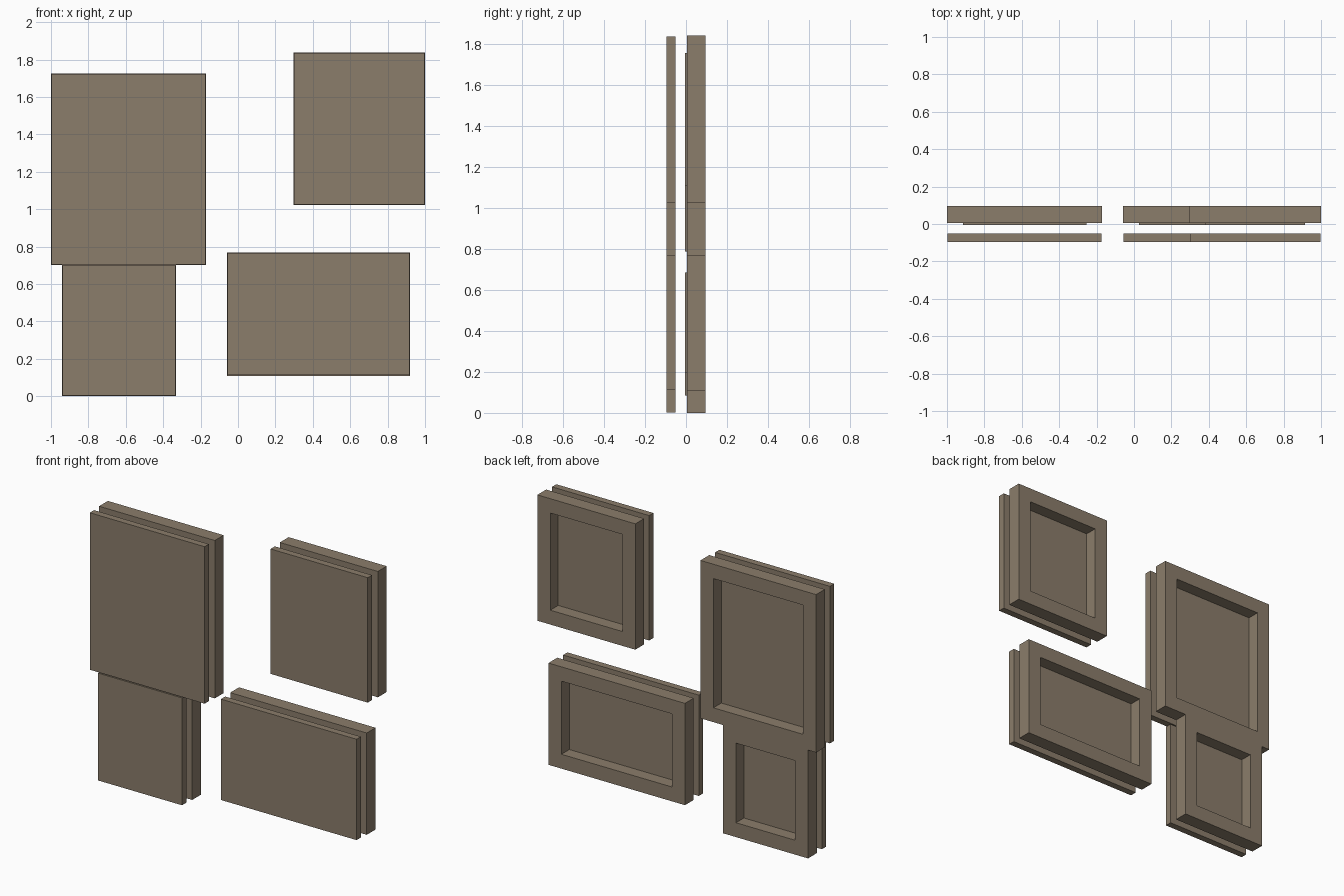
import bpy, bmesh

if "Cube" in bpy.data.objects:
    bpy.data.objects.remove(bpy.data.objects["Cube"])

# One flat colour for everything
taupe = bpy.data.materials.new("taupe")
taupe.diffuse_color = (0.258, 0.205, 0.147, 1)
taupe.use_nodes = True
taupe.node_tree.nodes["Principled BSDF"].inputs["Base Color"].default_value = taupe.diffuse_color


def finish(bm, name):
    bmesh.ops.recalc_face_normals(bm, faces=bm.faces)
    mesh = bpy.data.meshes.new(name)
    bm.to_mesh(mesh)
    bm.free()
    mesh.materials.append(taupe)
    bpy.context.collection.objects.link(bpy.data.objects.new(name, mesh))


def ring(bm, rect, inset, y):
    x0, x1, z0, z1 = rect
    a = inset
    return [bm.verts.new((x, y, z)) for x, z in
            ((x0 + a, z0 + a), (x1 - a, z0 + a), (x1 - a, z1 - a), (x0 + a, z1 - a))]


def bridge(bm, a, b):
    for i in range(4):
        j = (i + 1) % 4
        bm.faces.new((a[i], a[j], b[j], b[i]))


def slab(name, rect, inset, y0, y1):
    bm = bmesh.new()
    a, b = ring(bm, rect, inset, y0), ring(bm, rect, inset, y1)
    bm.faces.new(a)
    bm.faces.new(b)
    bridge(bm, a, b)
    finish(bm, name)


def frame(name, rect, width, y0, y1):
    bm = bmesh.new()
    loops = [ring(bm, rect, i, y) for i, y in
             ((0, y0), (0, y1), (width, y1), (width, y0))]
    for k in range(4):
        bridge(bm, loops[k], loops[(k + 1) % 4])
    finish(bm, name)


# Outer rectangles of the four pictures: x0, x1, z0, z1
pictures = {
    "large": (-1.0, -0.17, 0.702, 1.726),
    "small": (-0.942, -0.332, 0.0, 0.702),
    "upright": (0.297, 1.0, 1.022, 1.838),
    "wide": (-0.059, 0.92, 0.109, 0.769),
}

for label, rect in pictures.items():
    slab(label + "_front_panel", rect, 0.003, -0.095, -0.051)
    slab(label + "_picture_board", rect, 0.085, -0.006, 0.014)
    frame(label + "_back_frame", rect, 0.093, 0.005, 0.095)
